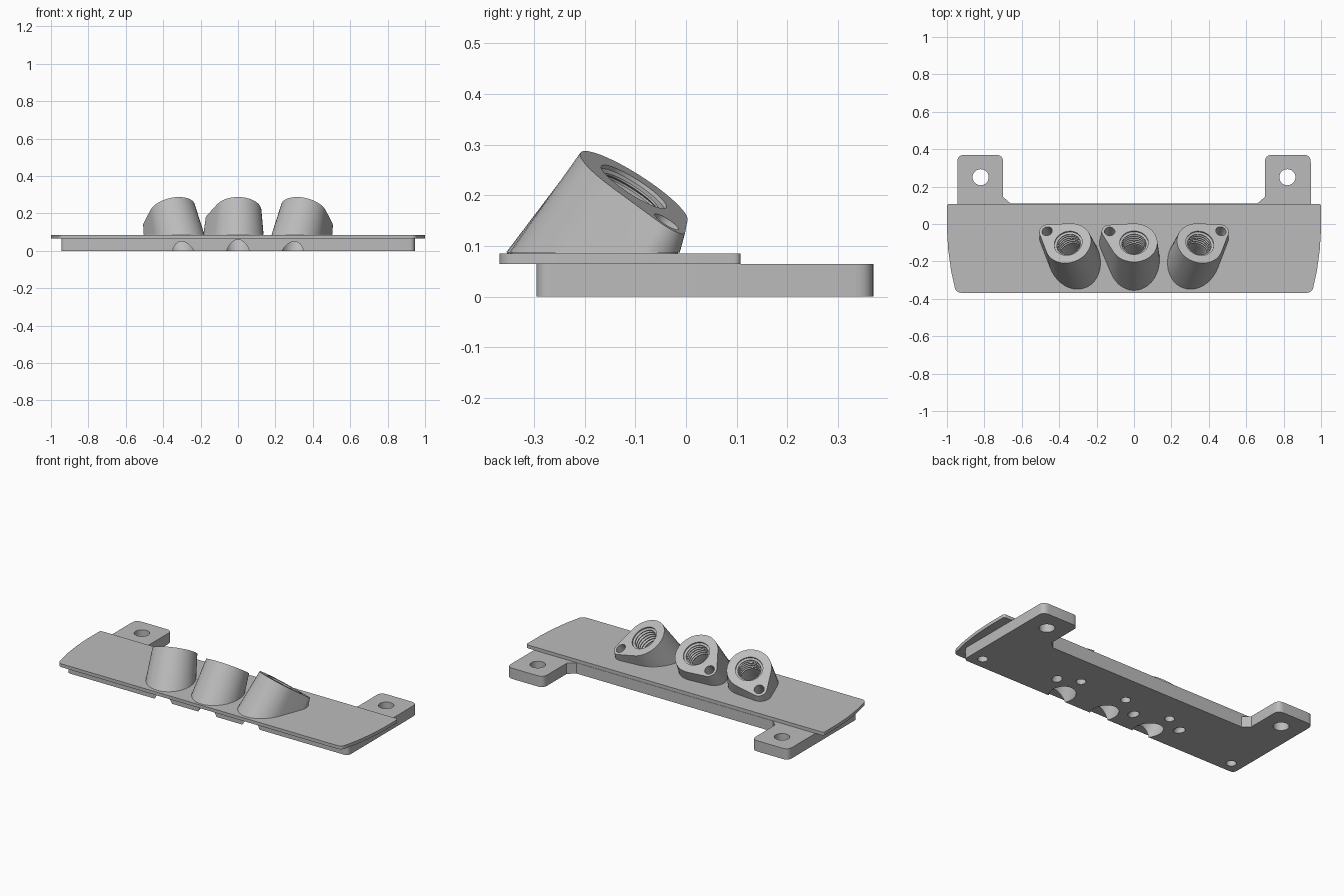
import bpy, bmesh
from math import sin, cos, acos, atan2, hypot, pi, radians
from mathutils import Matrix, Vector

cube = bpy.data.objects.get("Cube")
if cube:
    bpy.data.objects.remove(cube, do_unlink=True)

grey = bpy.data.materials.new("plain_grey")
grey.use_nodes = True
GREY = (0.5, 0.5, 0.5, 1)
grey.diffuse_color = GREY
grey.node_tree.nodes["Principled BSDF"].inputs["Base Color"].default_value = GREY

PLATE_TOP = 0.085
TILT = radians(34.4)


def loft(name, rings):
    """Closed solid through rings of points that match one to one."""
    bm = bmesh.new()
    loops = [[bm.verts.new(p) for p in ring] for ring in rings]
    n = len(loops[0])
    for a, b in zip(loops, loops[1:]):
        for i in range(n):
            j = (i + 1) % n
            bm.faces.new((a[i], a[j], b[j], b[i]))
    bm.faces.new(loops[0])
    bm.faces.new(loops[-1])
    bmesh.ops.recalc_face_normals(bm, faces=bm.faces)
    mesh = bpy.data.meshes.new(name)
    bm.to_mesh(mesh)
    bm.free()
    mesh.materials.append(grey)
    obj = bpy.data.objects.new(name, mesh)
    bpy.context.collection.objects.link(obj)
    return obj


def slab(name, outline, z0, z1):
    return loft(name, [[(x, y, z) for x, y in outline] for z in (z0, z1)])


def lathe(name, profile, matrix, sides=48):
    """Round solid from (radius, height) pairs along the matrix z axis."""
    angles = [2 * pi * i / sides for i in range(sides)]
    return loft(name, [[matrix @ Vector((r * cos(a), r * sin(a), h)) for a in angles]
                       for r, h in profile])


def rounded(corners, steps=6):
    """Outline from (x, y, corner radius) triples."""
    out = []
    for i, (x, y, r) in enumerate(corners):
        p = Vector((x, y))
        if r == 0:
            out.append(p)
            continue
        ends = [Vector(corners[k][:2]) for k in (i - 1, (i + 1) % len(corners))]
        a, b = (p + (e - p).normalized() * r for e in ends)
        for s in range(steps + 1):
            t = s / steps
            out.append(a * (1 - t) ** 2 + p * (0.59 * 2 * t * (1 - t) + 0.41 * 2 * t * (1 - t))
                       + b * t ** 2)
    return out


def mirrored(half):
    """Complete an outline whose given half lies on +x."""
    return half + [(-x, y, r) for x, y, r in reversed(half)]


def carve(obj, cutters):
    for c in cutters:
        mod = obj.modifiers.new("cut", 'BOOLEAN')
        mod.operation = 'DIFFERENCE'
        mod.solver = 'EXACT'
        mod.object = c
    deps = bpy.context.evaluated_depsgraph_get()
    mesh = bpy.data.meshes.new_from_object(obj.evaluated_get(deps))
    obj.modifiers.clear()
    obj.data = mesh
    mesh.shade_smooth()
    mesh.set_sharp_from_angle(angle=radians(30))


# Lower block with two mounting tabs
base = slab("base_block", rounded(mirrored([
    (0.945, -0.295, 0.03), (0.945, 0.37, 0.04), (0.70, 0.37, 0.04),
    (0.70, 0.145, 0), (0.66, 0.11, 0)])), 0, 0.065)

# Thin cover plate with bowed ends
cover = slab("cover_plate", rounded(mirrored([
    (0.952, -0.368, 0.03), (0.978, -0.25, 0), (0.993, -0.14, 0),
    (1.0, -0.03, 0), (1.0, 0.108, 0.015)])), 0.065, PLATE_TOP)


def boss_outline(R, r, lug, steps=28):
    """Large circle joined by tangents to a smaller lug circle."""
    d, phi = hypot(*lug), atan2(lug[1], lug[0])
    b = acos((R - r) / d)
    pts = []
    for i in range(steps + 1):
        a = phi + b + (2 * pi - 2 * b) * i / steps
        pts.append((R * cos(a), R * sin(a)))
    for i in range(13):
        a = phi - b + 2 * b * i / 12
        pts.append((lug[0] + r * cos(a), lug[1] + r * sin(a)))
    return pts


def make_boss(name, centre, heading, lug):
    """Tilted socket with its threaded bore and lug hole cutters."""
    h, t = heading, TILT
    u = Vector((cos(h), -sin(h), 0))
    v = Vector((cos(t) * sin(h), cos(t) * cos(h), -sin(t)))
    axis = Vector((sin(t) * sin(h), sin(t) * cos(h), cos(t)))
    m = Matrix((u, v, axis)).transposed().to_4x4()
    m.translation = centre

    def ring(z, grow):
        pts = [m @ Vector((x, y, 0)) for x, y in boss_outline(0.125 + grow, 0.043 + grow, lug)]
        return pts if z is None else [p - axis * ((p.z - z) / axis.z) for p in pts]

    # Flared foot blends the socket into the plate
    foot = [(0.018, 0), (0.010, 0.002), (0.005, 0.006), (0.002, 0.012)]
    rings = [ring(None, 0)] + [ring(PLATE_TOP + dz, g) for dz, g in
                               ((dz, g) for dz, g in reversed(foot))]
    boss = loft(name, rings + [ring(PLATE_TOP - 0.003, 0.012)])

    # Bore profile with thread grooves near the mouth
    profile = [(0.076, 0.03), (0.076, -0.008)]
    for k in range(6):
        d = -0.012 - 0.018 * k
        profile += [(0.064, d), (0.064, d - 0.004), (0.075, d - 0.009), (0.075, d - 0.013)]
    profile += [(0.072, -0.125), (0.072, -0.36)]
    bore = lathe("bore_cutter", profile, m)
    screw = lathe("screw_cutter", [(0.028, 0.05), (0.028, -0.36)],
                  m @ Matrix.Translation((*lug, 0)), 24)
    return boss, [bore, screw]


SIDE = radians(21)
sockets = [
    make_boss("middle_socket", (0, -0.10, 0.217), 0, (-0.13, 0.073)),
    make_boss("left_socket", (0.352, -0.103, 0.217), SIDE, (0.082, 0.122)),
    make_boss("right_socket", (-0.352, -0.103, 0.217), -SIDE, (-0.082, 0.122)),
]

# Vertical holes: through the tabs, and blind pockets underneath
holes = []
for x, y, r, top in ((0.82, 0.25, 0.043, 0.1), (0.87, -0.226, 0.028, 0.05),
                     (0.31, -0.073, 0.027, 0.05), (0, -0.07, 0.027, 0.05)):
    for s in ((1, -1) if x else (1,)):
        holes.append(lathe("hole_cutter", [(r, -0.05), (r, top)],
                           Matrix.Translation((s * x, y, 0)), 32))

bores = [c for _, cutters in sockets for c in cutters]
carve(base, bores + holes)
carve(cover, bores)
for boss, cutters in sockets:
    carve(boss, cutters)
for c in bores + holes:
    bpy.data.objects.remove(c, do_unlink=True)
